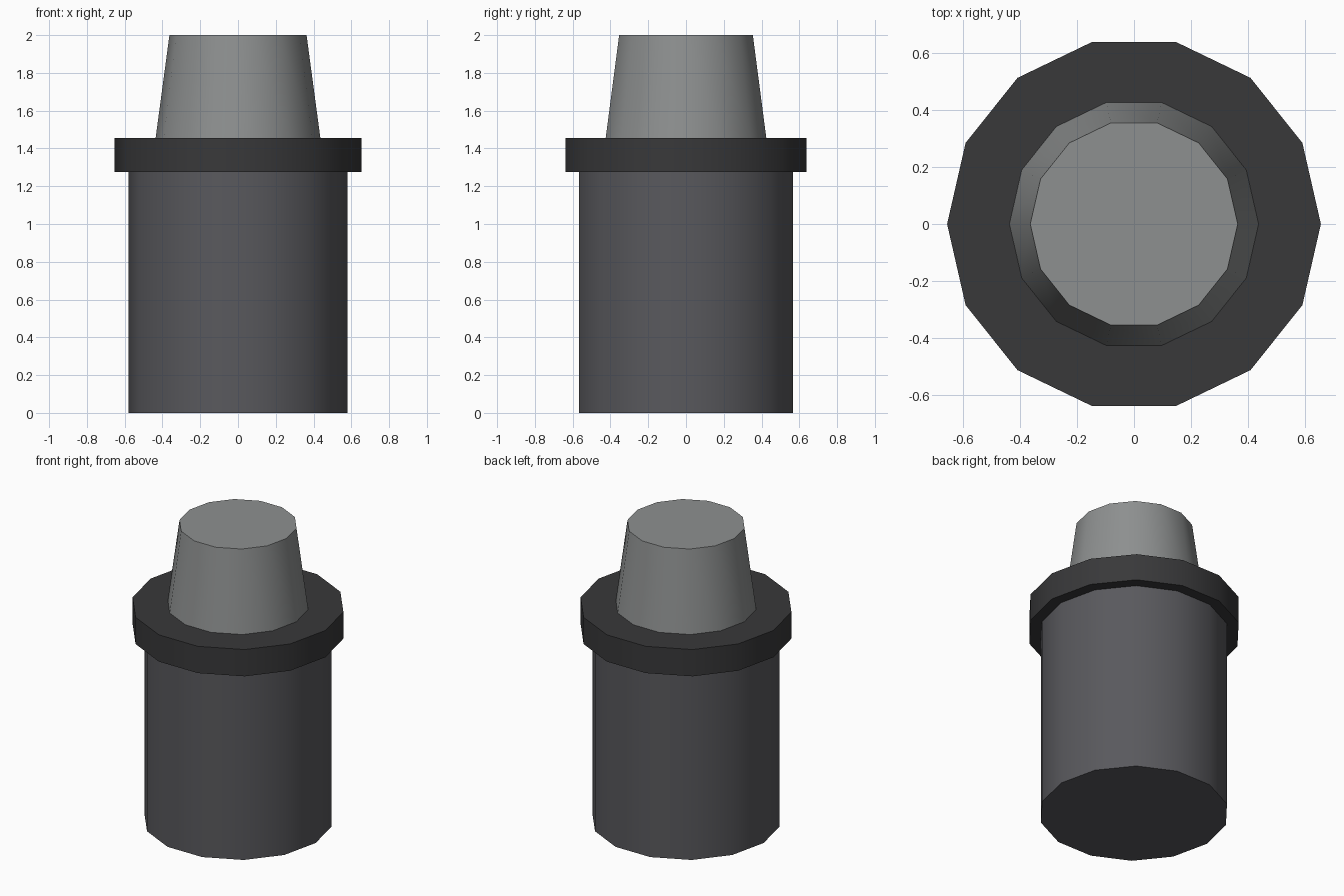
import bpy, math

if "Cube" in bpy.data.objects:
    bpy.data.objects.remove(bpy.data.objects["Cube"])

SIDES = 14


def paint(obj, name, colour):
    mat = bpy.data.materials.new(name)
    mat.diffuse_color = (*colour, 1)
    mat.use_nodes = True
    mat.node_tree.nodes["Principled BSDF"].inputs["Base Color"].default_value = mat.diffuse_color
    obj.data.materials.append(mat)


def round_part(name, r_bottom, r_top, z0, z1, colour):
    # rotated a quarter turn so that a corner points along +x
    bpy.ops.mesh.primitive_cone_add(
        vertices=SIDES, radius1=r_bottom, radius2=r_top, depth=z1 - z0,
        location=(0, 0, (z0 + z1) / 2), rotation=(0, 0, math.pi / 2))
    obj = bpy.context.object
    obj.name = name
    bpy.ops.object.transform_apply(location=True, rotation=True, scale=True)
    bpy.ops.object.shade_smooth_by_angle(angle=math.radians(30))
    paint(obj, name + "_grey", colour)
    return obj


# Main barrel
round_part("body", 0.581, 0.581, 0.0, 1.275, (0.10, 0.10, 0.11))
# Wide dark ring
round_part("collar", 0.654, 0.654, 1.275, 1.456, (0.04, 0.04, 0.042))
# Tapered top
round_part("tapered_tip", 0.436, 0.363, 1.456, 2.0, (0.27, 0.28, 0.28))
